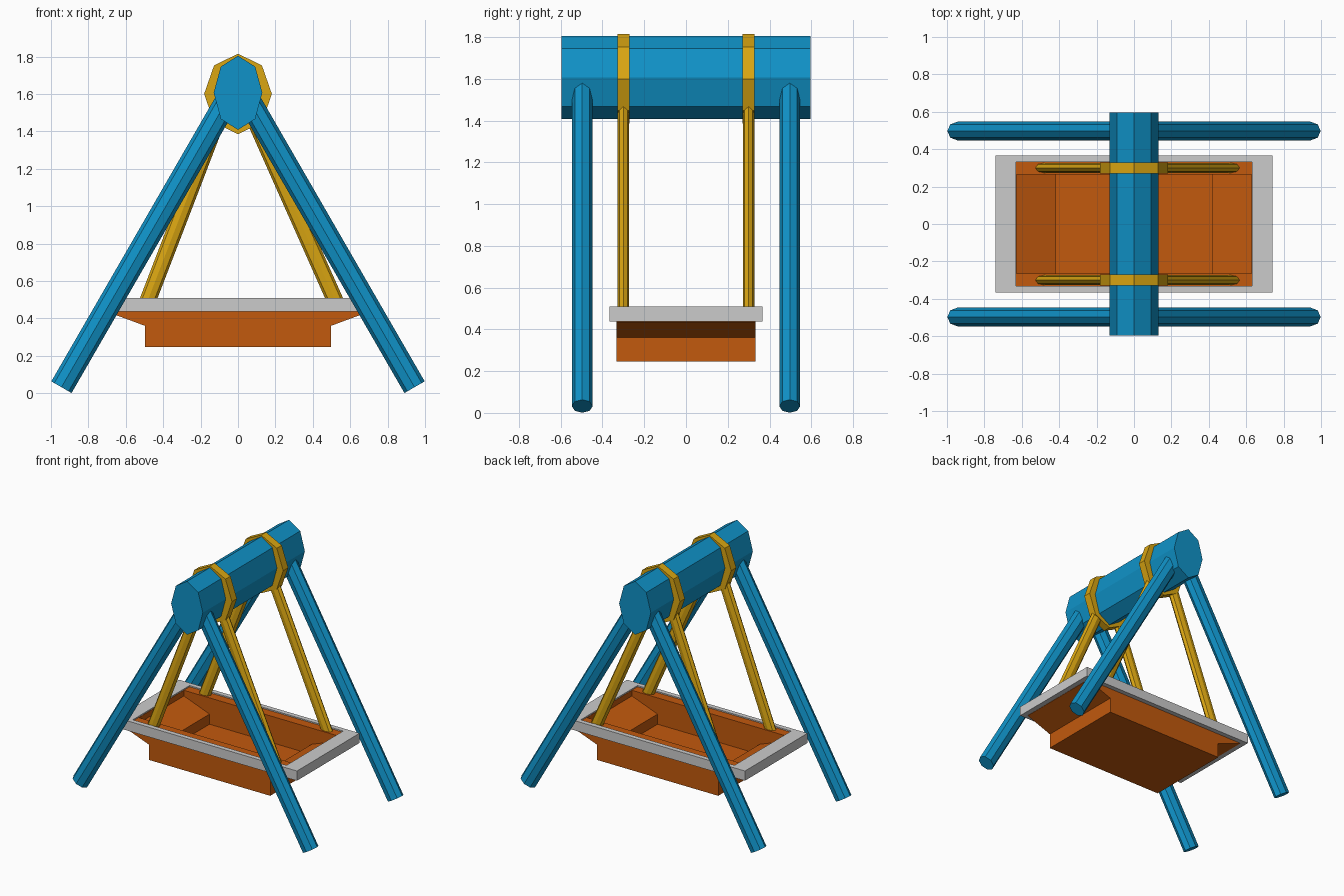
import bpy, bmesh, math
from mathutils import Vector

if "Cube" in bpy.data.objects:
    bpy.data.objects.remove(bpy.data.objects["Cube"])


def material(name, rgb):
    m = bpy.data.materials.new(name)
    m.diffuse_color = (*rgb, 1)
    m.use_nodes = True
    m.node_tree.nodes["Principled BSDF"].inputs["Base Color"].default_value = m.diffuse_color
    return m


BLUE = material("blue", (0.005, 0.29, 0.58))
ORANGE = material("orange", (0.54, 0.1, 0.004))
YELLOW = material("yellow", (0.7, 0.38, 0.006))


def loft(name, loops, mat=None, closed=False):
    """Join matching loops with quads; cap the ends, or close into a ring."""
    bm = bmesh.new()
    rows = [[bm.verts.new(p) for p in loop] for loop in loops]
    n = len(rows[0])
    pairs = list(zip(rows, rows[1:])) + ([(rows[-1], rows[0])] if closed else [])
    for a, b in pairs:
        for i in range(n):
            j = (i + 1) % n
            bm.faces.new((a[i], a[j], b[j], b[i]))
    if not closed:
        bm.faces.new(rows[0])
        bm.faces.new(rows[-1])
    bmesh.ops.recalc_face_normals(bm, faces=bm.faces)
    mesh = bpy.data.meshes.new(name)
    bm.to_mesh(mesh)
    bm.free()
    obj = bpy.data.objects.new(name, mesh)
    bpy.context.collection.objects.link(obj)
    if mat:
        mesh.materials.append(mat)
    return obj


def prism(name, profile, y0, y1, mat=None):
    """Extrude an (x, z) profile along y."""
    return loft(name, [[(x, y, z) for x, z in profile] for y in (y0, y1)], mat)


def octagon(rx, rz, z):
    return [(rx * math.cos(k * math.pi / 4), z + rz * math.sin(k * math.pi / 4))
            for k in range(8)]


def bar(name, p, q, r_side, r_y, mat):
    """Eight-sided bar between two points lying in one xz plane."""
    p, q = Vector(p), Vector(q)
    yv = Vector((0, 1, 0))
    side = (q - p).normalized().cross(yv)
    ring = [side * (r_side * math.cos(k * math.pi / 4)) + yv * (r_y * math.sin(k * math.pi / 4))
            for k in range(8)]
    return loft(name, [[c + v for v in ring] for c in (p, q)], mat)


# Top beam
prism("top_beam", octagon(0.13, 0.198, 1.606), -0.597, 0.597, BLUE)

for y_sign, end in ((-1, "front"), (1, "back")):
    # Frame legs
    for s, side in ((-1, "left"), (1, "right")):
        y = 0.497 * y_sign
        bar(f"{end}_{side}_leg", (s * 0.944, y, 0.032), (s * 0.06, y, 1.563),
            0.0625, 0.05, BLUE)
    # Collar around the beam
    y = 0.3 * y_sign
    prism(f"{end}_collar", octagon(0.181, 0.215, 1.6), y - 0.029, y + 0.029, YELLOW)
    # Hanger rods, slightly different on the left and right
    for side, x0, x1 in (("left", -0.488, -0.096), ("right", 0.526, 0.072)):
        bar(f"{end}_{side}_hanger", (x0, y, 0.48), (x1, y, 1.5), 0.044, 0.027, YELLOW)


def mirrored(half):
    return half + [(-x, z) for x, z in reversed(half)]


# Boat-shaped seat: outer hull with a stepped hollow cut out of it
hull = prism("seat_hull", mirrored([(0.70, 0.50), (0.70, 0.435), (0.497, 0.36), (0.497, 0.247)]),
             -0.332, 0.332, ORANGE)
hollow = prism("hull_cutter", mirrored([(0.628, 0.6), (0.628, 0.458), (0.418, 0.38), (0.418, 0.305)]),
               -0.264, 0.264, ORANGE)
cut = hull.modifiers.new("hollow", "BOOLEAN")
cut.operation = "DIFFERENCE"
cut.solver = "EXACT"
cut.object = hollow
bpy.context.view_layer.objects.active = hull
bpy.ops.object.modifier_apply(modifier=cut.name)
bpy.data.objects.remove(hollow)


# Grey rim around the seat
def rect(x, y, z):
    return [(-x, -y, z), (x, -y, z), (x, y, z), (-x, y, z)]


loft("seat_rim", [rect(0.74, 0.367, 0.437), rect(0.74, 0.367, 0.509),
                  rect(0.63, 0.332, 0.509), rect(0.63, 0.332, 0.437)], closed=True)
